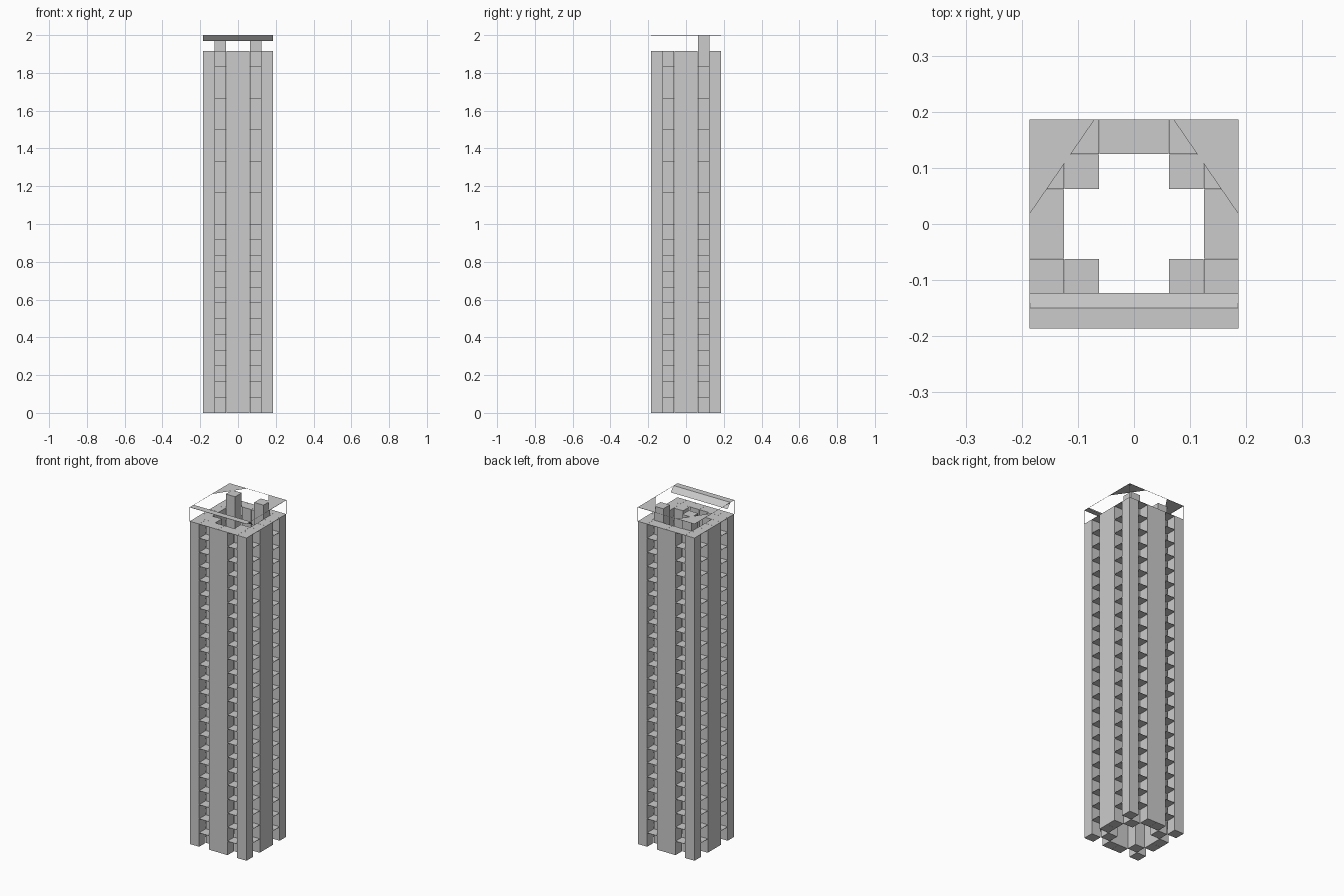
import bpy, bmesh

if "Cube" in bpy.data.objects:
    bpy.data.objects.remove(bpy.data.objects["Cube"])

CELL = 0.0622          # plan module, six across
STOREY = 1 / 12        # storey height
FLOORS = 23            # full storeys below the open top level
TOP = 2.0
DECK = FLOORS * STOREY
HALF = 3 * CELL


def finish(name, bm):
    bmesh.ops.recalc_face_normals(bm, faces=bm.faces)
    mesh = bpy.data.meshes.new(name)
    bm.to_mesh(mesh)
    bm.free()
    obj = bpy.data.objects.new(name, mesh)
    bpy.context.collection.objects.link(obj)
    return obj


def box(bm, x0, x1, y0, y1, z0, z1, levels=1):
    """Box with horizontal edge loops at each storey."""
    rings = []
    for i in range(levels + 1):
        z = z0 + (z1 - z0) * i / levels
        rings.append([bm.verts.new((x, y, z)) for x, y in
                      ((x0, y0), (x1, y0), (x1, y1), (x0, y1))])
    for a, b in zip(rings, rings[1:]):
        for k in range(4):
            n = (k + 1) % 4
            bm.faces.new((a[k], a[n], b[n], b[k]))
    bm.faces.new(rings[0][::-1])
    bm.faces.new(rings[-1])


def cell_bounds(i, j, gap=0.0004):
    x, y = (i - 3) * CELL, (j - 3) * CELL
    return x + gap, x + CELL - gap, y + gap, y + CELL - gap


# Sort the ring of plan cells into solid bays and open balcony bays
solid, balcony = [], []
for i in range(6):
    for j in range(6):
        outer = i in (0, 5) or j in (0, 5)
        inner_corner = i in (1, 4) and j in (1, 4)
        if outer and (i in (1, 4) or j in (1, 4)):
            balcony.append((i, j))
        elif outer or inner_corner:
            solid.append((i, j))

# Solid bays
bm = bmesh.new()
for i, j in solid:
    box(bm, *cell_bounds(i, j), 0, DECK, FLOORS)
finish("solid_bays", bm)

# Balcony slabs between the bays
bm = bmesh.new()
for i, j in balcony:
    for f in range(1, FLOORS + 1):
        z = f * STOREY
        box(bm, *cell_bounds(i, j, 0), z - 0.002, z)
finish("balcony_slabs", bm)

# Rooftop shafts on the two rear inner corners
bm = bmesh.new()
for i in (1, 4):
    box(bm, *cell_bounds(i, 4), DECK, TOP)
finish("roof_shafts", bm)

# Thin open frame round the top level
bm = bmesh.new()
t = 0.0006
for s in (-1, 1):
    e = s * (HALF - t)
    box(bm, -HALF, HALF, e - t, e + t, TOP - 2 * t, TOP)
    box(bm, e - t, e + t, -HALF, HALF, TOP - 2 * t, TOP)
    for k in (-1, 1):
        c = k * (HALF - t)
        box(bm, e - t, e + t, c - t, c + t, DECK, TOP)
finish("roof_frame", bm)

# Rear corner canopies
bm = bmesh.new()
for s in (-1, 1):
    bm.faces.new([bm.verts.new(p) for p in (
        (s * HALF, HALF, TOP), (s * HALF, 0.017, TOP), (s * 0.07, HALF, TOP))])
finish("corner_canopies", bm)

# Front canopy: flat strip and sloping rear flap
bm = bmesh.new()
rows = [[bm.verts.new((x, y, z)) for x in (-HALF, HALF)]
        for y, z in ((-HALF, TOP), (-0.15, TOP), (-0.123, 1.97))]
for a, b in zip(rows, rows[1:]):
    bm.faces.new((a[0], a[1], b[1], b[0]))
finish("front_canopy", bm)
